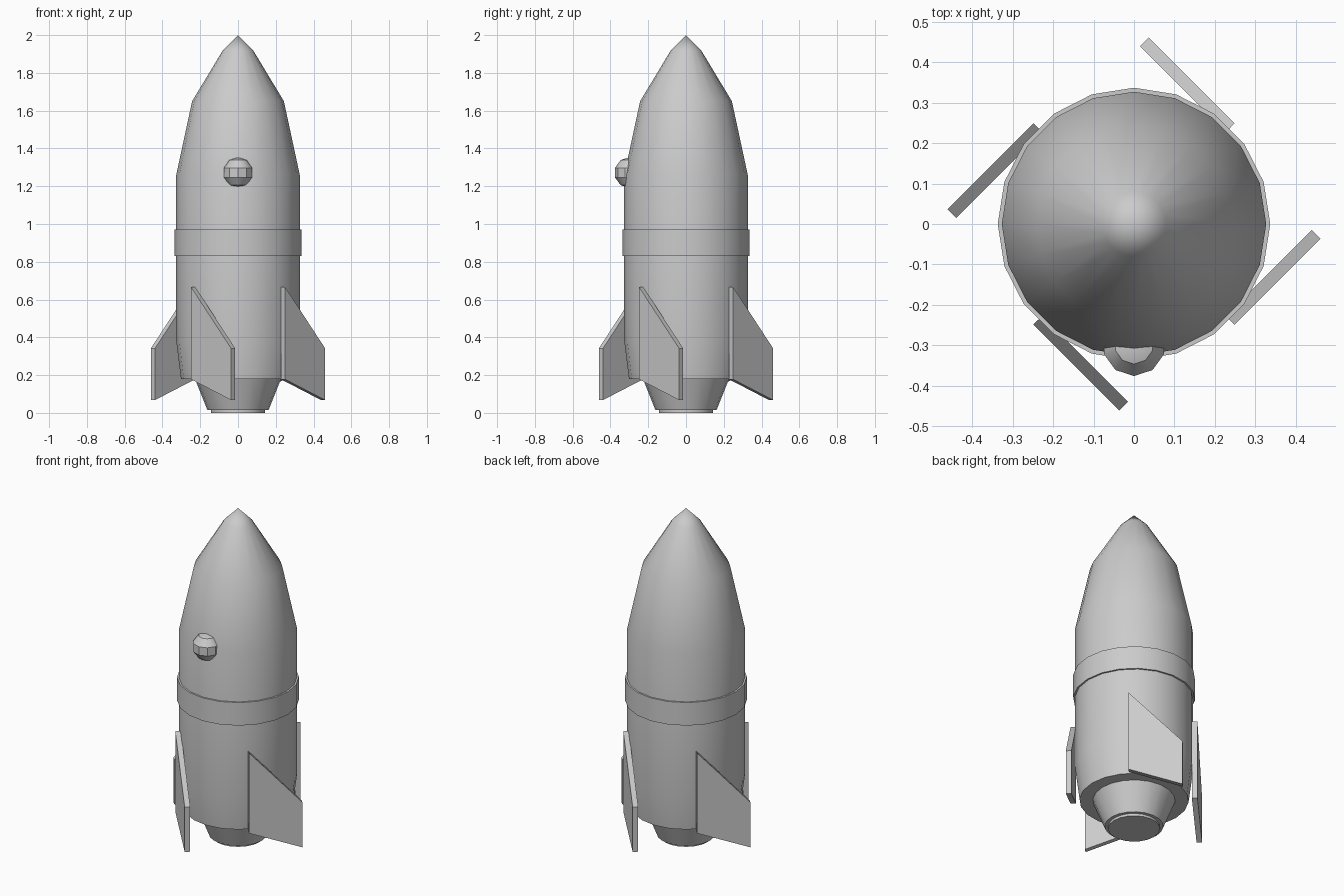
import bpy, bmesh, math
from mathutils import Vector

if "Cube" in bpy.data.objects:
    bpy.data.objects.remove(bpy.data.objects["Cube"])

grey = bpy.data.materials.new("plain grey")
grey.diffuse_color = (0.6, 0.6, 0.6, 1)
grey.use_nodes = True
grey.node_tree.nodes["Principled BSDF"].inputs["Base Color"].default_value = grey.diffuse_color
SIDES = 20


def finish(name, bm, smooth=True):
    bmesh.ops.remove_doubles(bm, verts=bm.verts, dist=1e-5)
    bmesh.ops.recalc_face_normals(bm, faces=bm.faces)
    me = bpy.data.meshes.new(name)
    bm.to_mesh(me)
    bm.free()
    me.materials.append(grey)
    ob = bpy.data.objects.new(name, me)
    bpy.context.collection.objects.link(ob)
    if smooth:
        bpy.ops.object.select_all(action='DESELECT')
        ob.select_set(True)
        bpy.context.view_layer.objects.active = ob
        bpy.ops.object.shade_smooth_by_angle(angle=math.radians(31))
    return ob


def lathe(name, profile, closed=False):
    """Spin (radius, z) points around the z axis."""
    bm = bmesh.new()
    vs = [bm.verts.new((r, 0, z)) for r, z in profile]
    edges = [bm.edges.new((a, b)) for a, b in zip(vs, vs[1:])]
    if closed:
        edges.append(bm.edges.new((vs[-1], vs[0])))
    bmesh.ops.spin(bm, geom=vs + edges, cent=(0, 0, 0), axis=(0, 0, 1),
                   angle=2 * math.pi, steps=SIDES, use_merge=True)
    return finish(name, bm)


# hull with pointed nose and slightly tapered tail
lathe("hull", [(0, 0.18), (0.302, 0.18), (0.327, 0.38), (0.327, 1.26),
               (0.243, 1.65), (0.08, 1.92), (0, 2.0)])

# raised band around the middle
lathe("band", [(0.32, 0.83), (0.337, 0.83), (0.337, 0.97), (0.32, 0.97)], closed=True)

# engine nozzle and its end disc
lathe("nozzle", [(0, 0.19), (0.232, 0.19), (0.162, 0.015), (0, 0.015)])
lathe("nozzle_disc", [(0, 0.02), (0.143, 0.02), (0.143, 0), (0, 0)])

# round porthole on the front
bm = bmesh.new()
bmesh.ops.create_uvsphere(bm, u_segments=10, v_segments=5, radius=0.082)
bmesh.ops.translate(bm, verts=bm.verts, vec=(0, -0.298, 1.272))
finish("porthole", bm)

# four fins set tangentially, like a pinwheel
FIN = [(0, 0.667), (0.30, 0.342), (0.30, 0.068), (0, 0.178)]
for i in range(4):
    a = math.radians(45 + 90 * i)
    n = Vector((math.cos(a), math.sin(a), 0))
    t = Vector((-n.y, n.x, 0))
    bm = bmesh.new()
    face = bm.faces.new([bm.verts.new(n * 0.321 + t * d + Vector((0, 0, z))) for d, z in FIN])
    ext = bmesh.ops.extrude_face_region(bm, geom=[face], use_keep_orig=True)
    bmesh.ops.translate(bm, vec=n * 0.031,
                        verts=[v for v in ext["geom"] if isinstance(v, bmesh.types.BMVert)])
    finish(f"fin_{i + 1}", bm, smooth=False)
